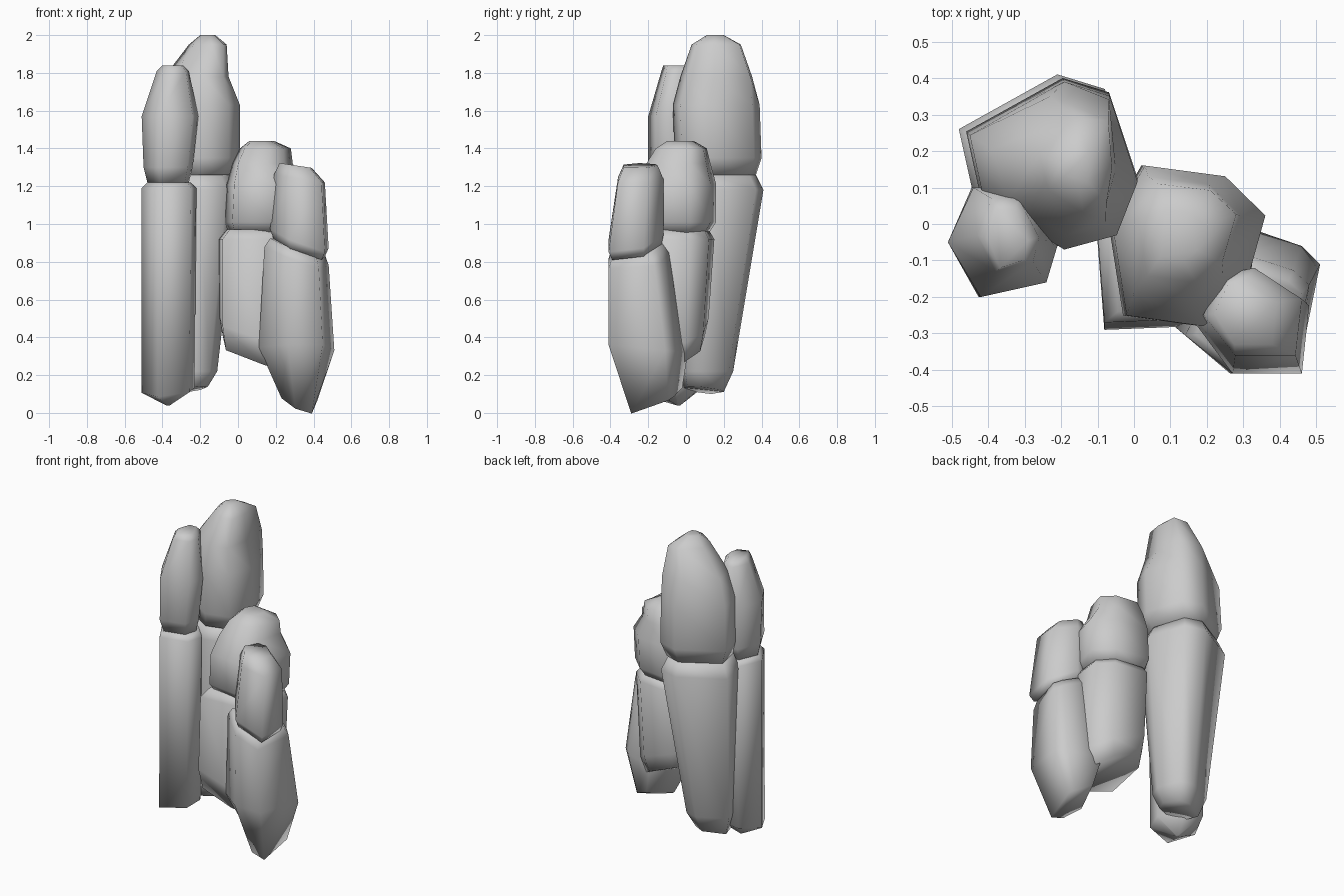
import bpy
import bmesh

# Remove the default object only
default_cube = bpy.data.objects.get("Cube")
if default_cube:
    bpy.data.objects.remove(default_cube, do_unlink=True)

# Single stone colour
stone = bpy.data.materials.new("stone grey")
stone.use_nodes = True
grey = (0.6, 0.6, 0.6, 1)
stone.diffuse_color = grey
stone.node_tree.nodes["Principled BSDF"].inputs["Base Color"].default_value = grey


def fit(value, low, high, new_low, new_high):
    """Map a value from one range to another."""
    return new_low + (value - low) / (high - low) * (new_high - new_low)


def add_ring(bm, outline, level):
    """Fit the outline into the level's bounds, tilted by optional slopes."""
    z, left, right, front, back, *slopes = level
    slope_x, slope_y = slopes or (0, 0)
    xs, ys = zip(*outline)
    middle_x, middle_y = (left + right) / 2, (front + back) / 2
    ring = []
    for px, py in outline:
        x = fit(px, min(xs), max(xs), left, right)
        y = fit(py, min(ys), max(ys), front, back)
        tilt = (x - middle_x) * slope_x + (y - middle_y) * slope_y
        ring.append(bm.verts.new((x, y, z + tilt)))
    return ring


def rock(name, outline, *levels, crown=None):
    """Loft a faceted stone upwards; the top three levels may use a crown outline."""
    bm = bmesh.new()
    rings = []
    for index, level in enumerate(levels):
        near_top = crown and index >= len(levels) - 3
        rings.append(add_ring(bm, crown if near_top else outline, level))
    count = len(outline)
    for lower, upper in zip(rings, rings[1:]):
        for i in range(count):
            j = (i + 1) % count
            bm.faces.new((lower[i], lower[j], upper[j], upper[i]))
    bm.faces.new(rings[0])
    bm.faces.new(rings[-1])
    bmesh.ops.recalc_face_normals(bm, faces=bm.faces)
    for face in bm.faces:
        face.smooth = True
    mesh = bpy.data.meshes.new(name)
    bm.to_mesh(mesh)
    bm.free()
    mesh.materials.append(stone)
    bpy.context.collection.objects.link(bpy.data.objects.new(name, mesh))


# Plan outlines of the columns
tall_outline = [(-.47, .26), (-.2, .41), (-.07, .37), (.01, .13),
                (-.05, -.02), (-.2, -.06), (-.43, .08)]
tall_crown = [(-.43, .22), (-.25, .38), (-.07, .37), (-.05, .16),
              (-.08, 0), (-.2, -.04), (-.38, .06)]
slim_outline = [(-.51, -.05), (-.42, -.2), (-.24, -.16),
                (-.21, -.06), (-.31, .1), (-.44, .1)]
middle_outline = [(-.06, 0), (.03, .16), (.25, .13), (.36, .02),
                  (.3, -.2), (.19, -.29), (-.02, -.26)]
middle_base_outline = [(-.11, -.03), (.02, .15), (.25, .12), (.35, .02),
                       (.32, -.23), (.16, -.28), (-.09, -.29)]
short_outline = [(.17, -.27), (.27, -.4), (.46, -.4),
                 (.48, -.22), (.33, -.12), (.24, -.14)]
short_base_outline = [(.12, -.28), (.27, -.41), (.45, -.41),
                      (.51, -.11), (.46, -.06), (.26, .01)]

# Tall rear column
rock("tall_column_base", tall_outline,
     (.12, -.38, -.16, -.01, .2, .15, -.1),
     (.22, -.42, -.11, -.03, .25),
     (1.18, -.48, 0, -.06, .41),
     (1.26, -.44, -.04, -.03, .37))
rock("tall_column_top", tall_outline,
     (1.26, -.43, -.03, -.04, .37),
     (1.35, -.46, .01, -.06, .4),
     (1.63, -.45, .01, -.07, .39),
     (1.78, -.39, -.05, -.03, .35),
     (1.95, -.26, -.06, .03, .29),
     (2, -.2, -.12, .11, .2),
     crown=tall_crown)

# Slim column at the front right
rock("slim_column_base", slim_outline,
     (.04, -.38, -.36, -.05, -.03),
     (.12, -.51, -.23, -.2, .1, .1, .2),
     (1.19, -.51, -.22, -.2, .1),
     (1.22, -.48, -.25, -.17, .07))
rock("slim_column_top", slim_outline,
     (1.22, -.48, -.26, -.17, .07),
     (1.3, -.5, -.24, -.2, .1),
     (1.57, -.51, -.21, -.2, .1),
     (1.81, -.43, -.26, -.13, .07),
     (1.84, -.4, -.29, -.12, .04))

# Middle column
rock("middle_column_base", middle_base_outline,
     (.32, -.08, .29, -.27, .1, -.4, .3),
     (.43, -.1, .33, -.29, .12, -.35, .2),
     (.92, -.1, .34, -.27, .15),
     (.97, -.06, .3, -.24, .12))
rock("middle_column_top", middle_outline,
     (.95, -.05, .31, -.23, .12),
     (1.01, -.07, .35, -.28, .16),
     (1.21, -.06, .36, -.28, .16),
     (1.32, -.03, .29, -.21, .13),
     (1.4, .01, .28, -.16, .11),
     (1.44, .06, .19, -.1, .04))

# Short column at the front left
rock("short_column_base", short_base_outline,
     (.07, .23, .42, -.29, -.02, -.3, .4),
     (.34, .11, .51, -.41, .01, 0, -.1),
     (.83, .14, .48, -.41, -.07, -.35, .15),
     (.88, .17, .46, -.39, -.11, -.35, .15))
rock("short_column_top", short_outline,
     (.87, .19, .46, -.39, -.13, -.35, .15),
     (.92, .17, .48, -.41, -.12, -.35, .15),
     (1.24, .19, .46, -.36, -.12, -.15, 0),
     (1.31, .22, .39, -.33, -.15, -.15, 0))
